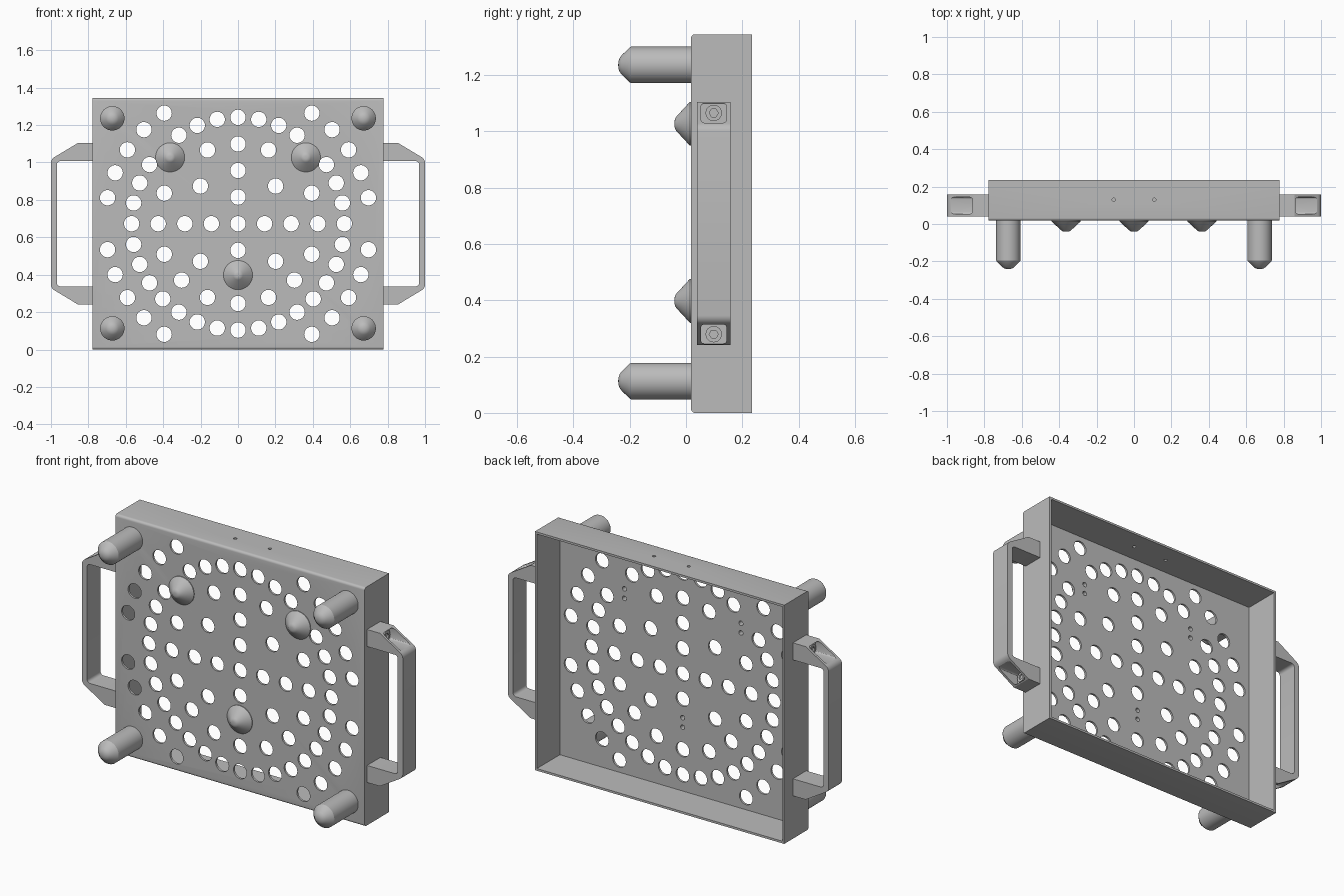
import bpy, bmesh, math
from mathutils import Matrix, Vector

if "Cube" in bpy.data.objects:
    bpy.data.objects.remove(bpy.data.objects["Cube"], do_unlink=True)

grey = bpy.data.materials.new("light_grey")
grey.use_nodes = True
grey.diffuse_color = (0.5, 0.5, 0.5, 1)
grey.node_tree.nodes["Principled BSDF"].inputs["Base Color"].default_value = (0.5, 0.5, 0.5, 1)

HALF_W, HEIGHT, FRONT, BACK, WALL = 0.777, 1.345, 0.018, 0.235, 0.012
MID = HEIGHT / 2
STEP = 0.1422
CONES = [(-0.363, 1.027), (0.363, 1.027), (0, 0.398)]


def make(name, bm):
    bmesh.ops.recalc_face_normals(bm, faces=bm.faces[:])
    mesh = bpy.data.meshes.new(name)
    bm.to_mesh(mesh)
    bm.free()
    mesh.materials.append(grey)
    ob = bpy.data.objects.new(name, mesh)
    bpy.context.collection.objects.link(ob)
    return ob


def select(ob):
    bpy.ops.object.select_all(action='DESELECT')
    ob.select_set(True)
    bpy.context.view_layer.objects.active = ob


def smooth(ob):
    select(ob)
    bpy.ops.object.shade_smooth_by_angle(angle=math.radians(30))


def cut(ob, cutter_bm):
    cutter = make("cutter", cutter_bm)
    cutter.hide_render = True
    select(ob)
    mod = ob.modifiers.new("cut", 'BOOLEAN')
    mod.operation, mod.solver, mod.object = 'DIFFERENCE', 'EXACT', cutter
    bpy.ops.object.modifier_apply(modifier=mod.name)
    bpy.data.objects.remove(cutter, do_unlink=True)


def add_box(bm, lo, hi):
    lo, hi = Vector(lo), Vector(hi)
    m = Matrix.Translation((lo + hi) / 2) @ Matrix.Diagonal((*(hi - lo), 1))
    return bmesh.ops.create_cube(bm, size=1, matrix=m)["verts"]


def add_rod(bm, centre, axis, radius, length, sides=32):
    turn = Vector((0, 0, 1)).rotation_difference(Vector(axis)).to_matrix().to_4x4()
    bmesh.ops.create_cone(bm, cap_ends=True, segments=sides, radius1=radius, radius2=radius,
                          depth=length, matrix=Matrix.Translation(centre) @ turn)


def lathe(name, profile, x, z):
    # Profile is (radius, y), turned about an axis running front to back
    bm = bmesh.new()
    verts = [bm.verts.new((x + r, y, z)) for r, y in profile]
    edges = [bm.edges.new(pair) for pair in zip(verts, verts[1:])]
    bmesh.ops.spin(bm, geom=verts + edges, cent=(x, 0, z), axis=(0, 1, 0),
                   angle=math.tau, steps=48)
    bmesh.ops.remove_doubles(bm, verts=bm.verts[:], dist=1e-5)
    return make(name, bm)


def screw_holes(spots):
    bm = bmesh.new()
    for x, z in spots:
        for dz in (-0.027, 0.027):
            add_rod(bm, (x, FRONT + 0.007, z + dz), (0, 1, 0), 0.013, 0.06, 16)
    return bm


# Open-backed tray with rounded top and bottom bends
bm = bmesh.new()
add_box(bm, (-HALF_W, FRONT, 0), (HALF_W, BACK, HEIGHT))
bends = [e for e in bm.edges if all(abs(v.co.y - FRONT) < 1e-4 for v in e.verts)
         and abs(e.verts[0].co.z - e.verts[1].co.z) < 1e-4]
bmesh.ops.bevel(bm, geom=bends, offset=0.014, segments=5, profile=0.5, affect='EDGES')
tray = make("perforated_tray", bm)
bm = bmesh.new()
add_box(bm, (-HALF_W + WALL, FRONT + WALL, WALL), (HALF_W - WALL, BACK + 0.1, HEIGHT - WALL))
cut(tray, bm)

# Concentric rings of round holes, left out near the cones and the rim
bm = bmesh.new()
for ring, count in enumerate((1, 4, 8, 16, 32, 32)):
    for i in range(count):
        a = math.tau * i / count
        x, z = ring * STEP * math.sin(a), MID + ring * STEP * math.cos(a)
        near_cone = any(math.hypot(x - cx, z - cz) < 0.1 for cx, cz in CONES)
        if not near_cone and abs(x) < 0.705 and abs(z - MID) < 0.62:
            add_rod(bm, (x, FRONT, z), (0, 1, 0), 0.041, 0.1)
cut(tray, bm)

# Small holes behind the cones and through the top wall
cut(tray, screw_holes(CONES))
bm = bmesh.new()
for x in (-0.108, 0.108):
    add_rod(bm, (x, 0.13, HEIGHT), (0, 0, 1), 0.009, 0.1, 16)
cut(tray, bm)
smooth(tray)

# Locating cones
for i, (x, z) in enumerate(CONES):
    cone = lathe(f"locating_cone_{i + 1}",
                 [(0, FRONT), (0.078, FRONT), (0.078, FRONT - 0.004), (0.026, -0.034),
                  (0.018, -0.039), (0.009, -0.041), (0, -0.041)], x, z)
    cut(cone, screw_holes([(x, z)]))
    smooth(cone)

# Corner pins
for side, x in (("right", -0.672), ("left", 0.672)):
    for level, z in (("lower", 0.113), ("upper", 1.236)):
        smooth(lathe(f"{level}_{side}_pin",
                     [(0, FRONT), (0.065, FRONT), (0.065, -0.195), (0.062, -0.2),
                      (0.034, -0.229), (0.024, -0.236), (0.012, -0.24), (0, -0.241)], x, z))

# Side handles: extruded bracket with a bolt pocket in each sloped end
Y0, Y1 = 0.039, 0.158
YM = (Y0 + Y1) / 2
UPPER = [(HALF_W, 0.335), (0.968, 0.335), (1.0, 0.345), (0.857, 0.431), (HALF_W, 0.431)]
for side, s in (("right", -1), ("left", 1)):
    inner, inner_corner, outer_corner, shoulder, root = UPPER
    half = [inner, inner_corner]
    outline = [(x, -z) for x, z in half] + [(x, z) for x, z in reversed(half)]
    outer = [outer_corner, shoulder, root]
    outline += [(x, z) for x, z in reversed(outer)] + [(x, -z) for x, z in outer]
    bm = bmesh.new()
    face = bm.faces.new([bm.verts.new((s * x, Y0, MID + z)) for x, z in outline])
    ext = bmesh.ops.extrude_face_region(bm, geom=[face])["geom"]
    bmesh.ops.translate(bm, vec=(0, Y1 - Y0, 0),
                        verts=[g for g in ext if isinstance(g, bmesh.types.BMVert)])
    bmesh.ops.recalc_face_normals(bm, faces=bm.faces[:])
    corners = [e for e in bm.edges if abs(e.verts[0].co.y - e.verts[1].co.y) > 0.05
               and abs(e.verts[0].co.x) > 0.95]
    bmesh.ops.bevel(bm, geom=corners, offset=0.018, segments=4, profile=0.5, affect='EDGES')
    handle = make(f"{side}_handle", bm)

    bm = bmesh.new()
    for up in (-1, 1):
        xs, zs = sorted((s * 0.845, s * 1.1)), sorted((MID + up * 0.358, MID + up * 0.427))
        pocket = add_box(bm, (xs[0], Y0 + 0.014, zs[0]), (xs[1], Y1 - 0.014, zs[1]))
        rim = {e for v in pocket for e in v.link_edges
               if abs(e.verts[0].co.x - e.verts[1].co.x) > 0.1}
        bmesh.ops.bevel(bm, geom=list(rim), offset=0.012, segments=3, profile=0.5, affect='EDGES')
    cut(handle, bm)
    smooth(handle)

    # Socket-head bolts at the bottom of the pockets
    for level, up in (("lower", -1), ("upper", 1)):
        z = MID + up * 0.393
        bm = bmesh.new()
        add_rod(bm, (s * 0.85, YM, z), (1, 0, 0), 0.029, 0.02, 24)
        bolt = make(f"{level}_{side}_bolt", bm)
        bm = bmesh.new()
        add_rod(bm, (s * 0.862, YM, z), (1, 0, 0), 0.016, 0.02, 6)
        cut(bolt, bm)
        smooth(bolt)
